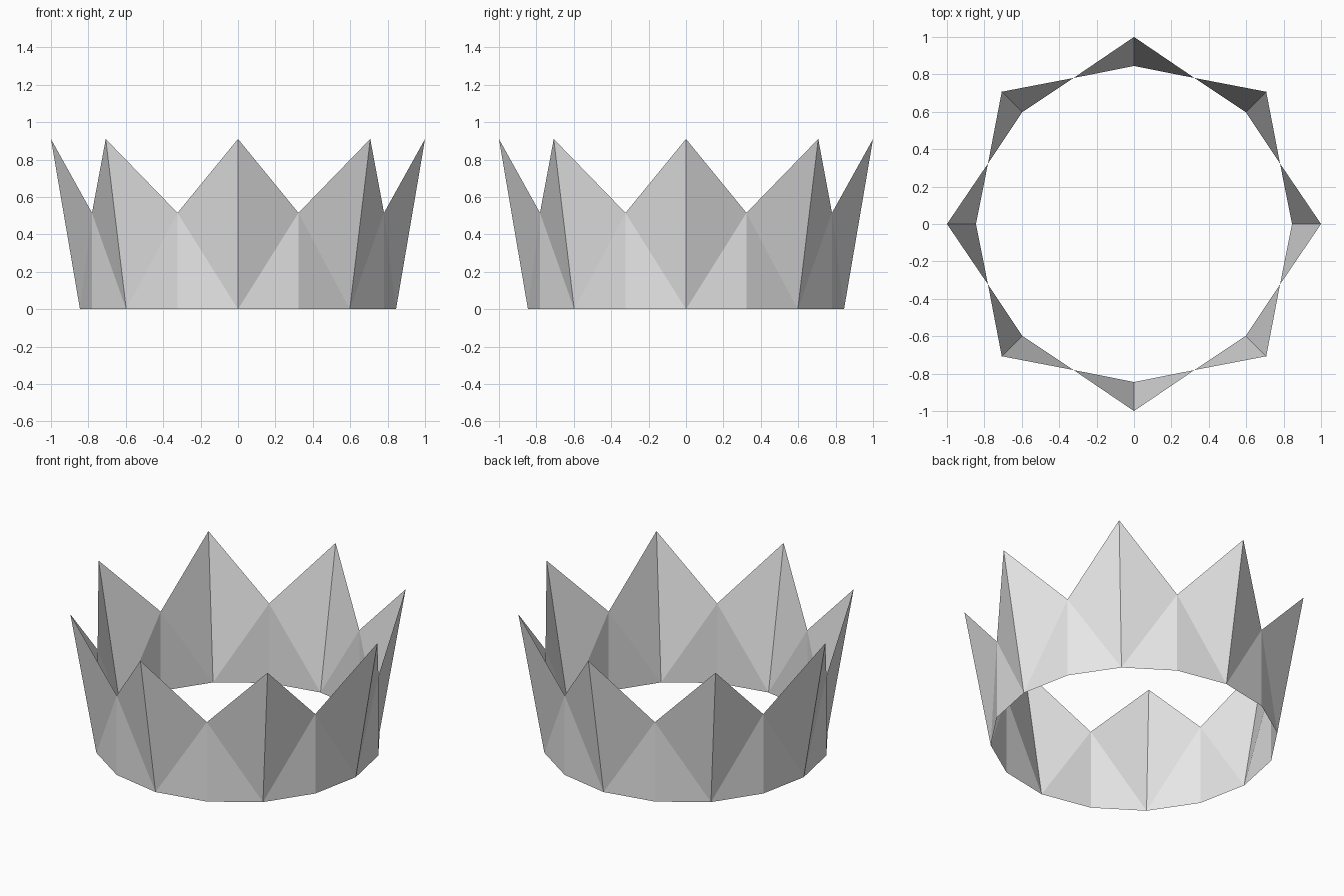
import bpy, bmesh, math

if "Cube" in bpy.data.objects:
    bpy.data.objects.remove(bpy.data.objects["Cube"])

POINTS = 8            # number of crown points
BAND_R = 0.845        # radius of base and valleys
TIP_R = 1.0           # radius of the flared tips
TIP_Z, VALLEY_Z = 0.91, 0.515

mat = bpy.data.materials.new("light grey")
mat.diffuse_color = (0.8, 0.8, 0.8, 1.0)
mat.use_nodes = True
mat.node_tree.nodes["Principled BSDF"].inputs["Base Color"].default_value = mat.diffuse_color

bm = bmesh.new()
n = POINTS * 2


def ring_vert(i, r, z):
    a = math.tau * i / n
    return bm.verts.new((r * math.cos(a), r * math.sin(a), z))


# Base ring, and a rim alternating tip (even) and valley (odd)
base = [ring_vert(i, BAND_R, 0) for i in range(n)]
rim = [ring_vert(i, TIP_R, TIP_Z) if i % 2 == 0 else ring_vert(i, BAND_R, VALLEY_Z)
       for i in range(n)]

# Thin folded wall: each panel is creased from under the tip up to the valley
for i in range(0, n, 2):
    nxt, prv = (i + 1) % n, (i - 1) % n
    bm.faces.new((base[i], base[nxt], rim[nxt]))
    bm.faces.new((base[i], rim[nxt], rim[i]))
    bm.faces.new((base[prv], base[i], rim[prv]))
    bm.faces.new((base[i], rim[i], rim[prv]))

mesh = bpy.data.meshes.new("crown_band")
bm.to_mesh(mesh)
bm.free()
mesh.materials.append(mat)
crown = bpy.data.objects.new("crown_band", mesh)
bpy.context.collection.objects.link(crown)
